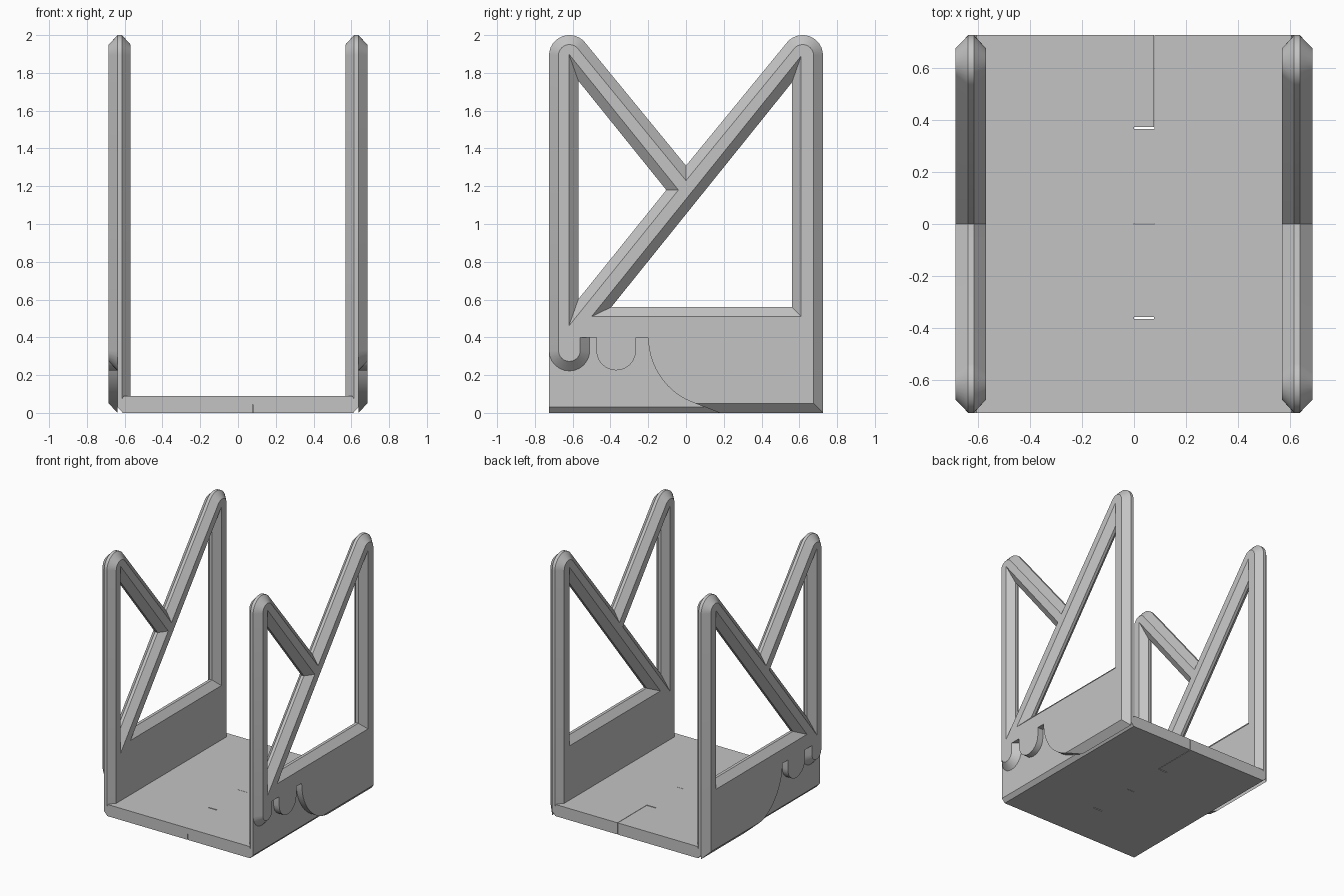
import bpy, bmesh
from math import sin, cos, radians
from mathutils import Vector

cube = bpy.data.objects.get("Cube")
if cube:
    bpy.data.objects.remove(cube, do_unlink=True)

grey = bpy.data.materials.new("plain_grey")
grey.use_nodes = True
GREY = (0.55, 0.55, 0.55, 1)
grey.diffuse_color = GREY
grey.node_tree.nodes["Principled BSDF"].inputs["Base Color"].default_value = GREY

C = 0.05        # chamfer width in the panel plane
R = 0.0575      # corner radius of the flat face
END_Y, TOP_Z = 0.6175, 1.8925
SLOT_Z, HOOK_Z = 0.40, 0.33


def finish(bm, name):
    bmesh.ops.recalc_face_normals(bm, faces=bm.faces)
    mesh = bpy.data.meshes.new(name)
    bm.to_mesh(mesh)
    bm.free()
    mesh.materials.append(grey)
    ob = bpy.data.objects.new(name, mesh)
    bpy.context.collection.objects.link(ob)
    return ob


def arc(y, z, r, a, b, d, n=12):
    """Arc points; d is the chamfer of the edge that follows each point."""
    angles = [radians(a + (b - a) * i / n) for i in range(n + 1)]
    return [(y + r * cos(t), z + r * sin(t), d) for t in angles]


def mitre(loop):
    """Offset of each corner, pushing every edge out by its own chamfer."""
    out = []
    for i, (y, z, d) in enumerate(loop):
        py, pz, pd = loop[i - 1]
        ny, nz, _ = loop[(i + 1) % len(loop)]
        a = Vector((z - pz, py - y)).normalized()
        b = Vector((nz - z, y - ny)).normalized()
        det = a.x * b.y - a.y * b.x
        if abs(det) < 0.001:
            out.append(b * d)
        else:
            out.append(Vector(((pd * b.y - d * a.y) / det, (d * a.x - pd * b.x) / det)))
    return out


def panel(name, loops, layers, side):
    """Loft the outlines through (x, offset share) layers and cap both ends."""
    bm = bmesh.new()
    caps = [[], []]
    for loop in loops:
        offs = mitre(loop)
        rings = [[bm.verts.new((side * x, p[0] + t * o.x, p[1] + t * o.y))
                  for p, o in zip(loop, offs)] for x, t in layers]
        n = len(loop)
        for lo, hi in zip(rings, rings[1:]):
            for i in range(n):
                j = (i + 1) % n
                bm.faces.new((lo[i], lo[j], hi[j], hi[i]))
        for cap, ring in zip(caps, (rings[0], rings[-1])):
            cap += [bm.edges.get((ring[i], ring[(i + 1) % n])) for i in range(n)]
    for cap in caps:
        bmesh.ops.triangle_fill(bm, edges=cap, use_beauty=True, normal=(1, 0, 0))
    return finish(bm, name)


def box(name, x0, x1, y0, y1, z0, z1):
    bm = bmesh.new()
    bmesh.ops.create_cube(bm, size=1)
    for v in bm.verts:
        v.co = ((x0, x1)[v.co.x > 0], (y0, y1)[v.co.y > 0], (z0, z1)[v.co.z > 0])
    return finish(bm, name)


# Shared upper outline: two rounded peaks with a valley between them
peaks = (arc(END_Y, TOP_Z, R, 0, 140.6, C) + [(0, 1.23, C)]
         + arc(-END_Y, TOP_Z, R, 39.4, 180, C))
edge_y = END_Y + R

# Two triangular openings, wound the other way round
openings = [
    [(-0.62, 1.9, C), (-0.04, 1.18, C), (-0.62, 0.46, C)],
    [(0.61, 1.89, C), (0.61, 0.51, C), (-0.5, 0.51, C)],
]
for i, hole in enumerate(openings):
    area = sum(a[0] * b[1] - b[0] * a[1] for a, b in zip(hole, hole[1:] + hole[:1]))
    if area > 0:
        openings[i] = hole[::-1]

# Inner layer runs down to the floor
core = [(-edge_y, 0.03, 0), (edge_y, 0.03, C)] + peaks

# Outer layer ends in two round hooks, two slots and a large sweep
skin = (peaks
        + arc(-END_Y, HOOK_Z, R, 180, 360, C)
        + [(-0.56, SLOT_Z, 0), (-0.475, SLOT_Z, 0)]
        + arc(-0.37, HOOK_Z, 0.105, 180, 360, 0)
        + [(-0.265, SLOT_Z, 0)]
        + arc(0.17, SLOT_Z, 0.37, 180, 251, 0, 16)[:-1]
        + [(0.05, 0.05, C), (edge_y, 0.05, C)])

smooth = []
for label, side in (("left", 1), ("right", -1)):
    smooth.append(panel(label + "_frame_inner", [core] + openings,
                        [(0.569, 0), (0.614, 1), (0.637, 1)], side))
    smooth.append(panel(label + "_frame_outer", [skin] + openings,
                        [(0.637, 1), (0.685, 0)], side))

# Floor with chamfered lower side edges
bm = bmesh.new()
half = [(0.61, 0), (0.637, 0.03), (0.605, 0.09)]
section = half + [(-x, z) for x, z in reversed(half)]
face = bm.faces.new([bm.verts.new((x, -0.725, z)) for x, z in section])
ext = bmesh.ops.extrude_face_region(bm, geom=[face], use_keep_orig=True)
moved = [v for v in ext["geom"] if isinstance(v, bmesh.types.BMVert)]
bmesh.ops.translate(bm, verts=moved, vec=(0, 1.45, 0))
floor = finish(bm, "floor")

# Hairline slits in the floor
slits = [
    (0, 0.076, 0.365, 0.372, -0.1, 0.2),
    (0, 0.076, -0.001, 0.001, -0.1, 0.2),
    (0, 0.076, -0.364, -0.357, -0.1, 0.2),
    (0.076, 0.079, 0.365, 0.8, -0.1, 0.2),
    (0.076, 0.079, -0.8, -0.71, -0.1, 0.045),
]
for i, dims in enumerate(slits):
    cutter = box("slit_cutter_%d" % (i + 1), *dims)
    cutter.hide_render = True
    cutter.hide_set(True)
    mod = floor.modifiers.new("slit", "BOOLEAN")
    mod.operation = "DIFFERENCE"
    mod.solver = "EXACT"
    mod.object = cutter

# Round only the curved edges
bpy.ops.object.select_all(action="DESELECT")
for ob in smooth:
    ob.select_set(True)
bpy.context.view_layer.objects.active = smooth[0]
bpy.ops.object.shade_smooth_by_angle(angle=radians(25))
